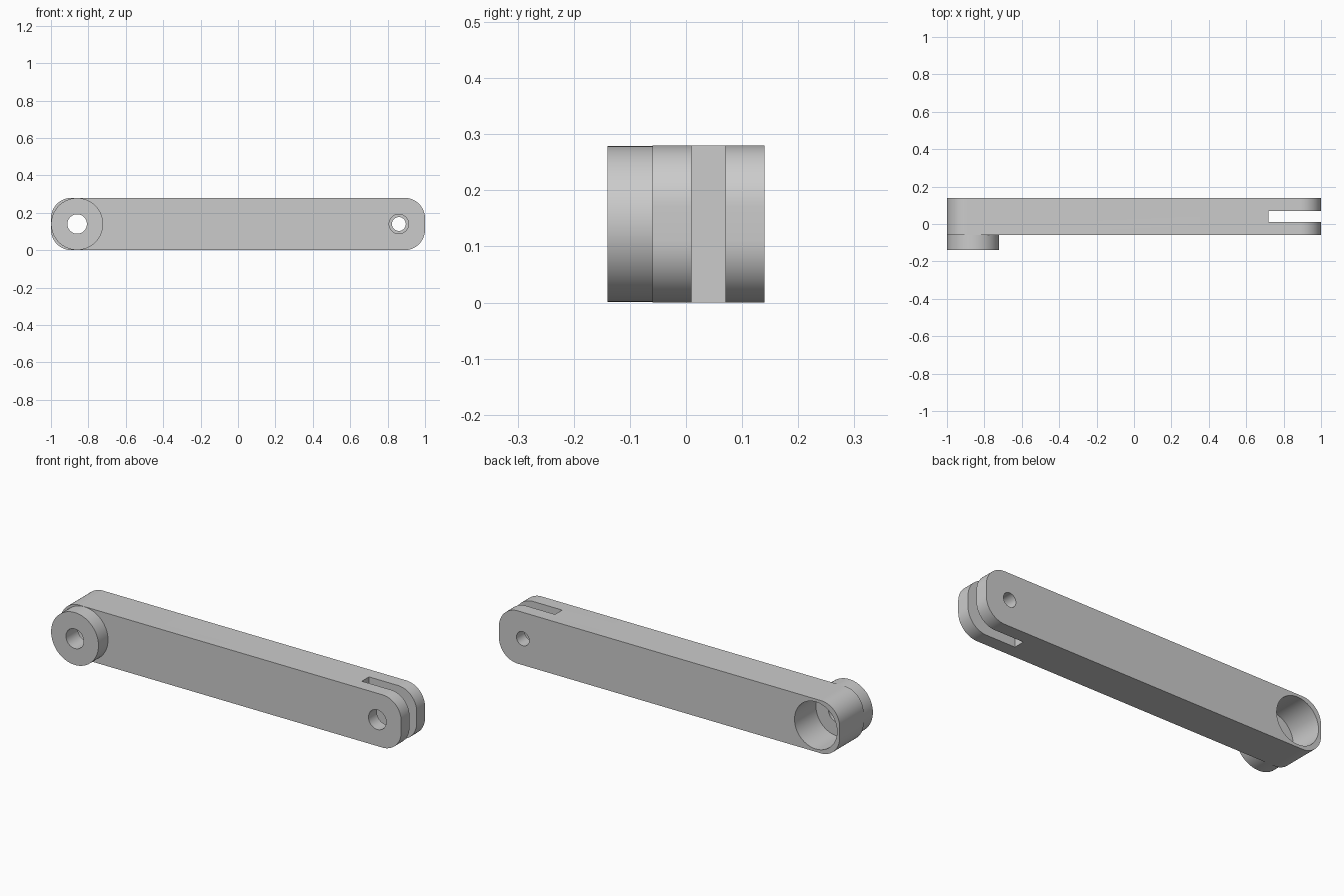
import bpy, bmesh, math
from mathutils import Matrix

if "Cube" in bpy.data.objects:
    bpy.data.objects.remove(bpy.data.objects["Cube"], do_unlink=True)

grey = bpy.data.materials.new("plain_grey")
grey.use_nodes = True
grey.diffuse_color = (0.6, 0.6, 0.6, 1)
grey.node_tree.nodes["Principled BSDF"].inputs["Base Color"].default_value = (0.6, 0.6, 0.6, 1)

MID = 0.14           # height of the pin axes
PIN = 0.86           # distance of each pin axis from the centre
FRONT, BACK = -0.06, 0.14


def finish(bm, name):
    bmesh.ops.recalc_face_normals(bm, faces=bm.faces)
    mesh = bpy.data.meshes.new(name)
    bm.to_mesh(mesh)
    bm.free()
    mesh.materials.append(grey)
    obj = bpy.data.objects.new(name, mesh)
    bpy.context.collection.objects.link(obj)
    return obj


def cylinder(name, x, radius, y0, y1):
    """Cylinder along y at the pin height."""
    bm = bmesh.new()
    place = Matrix.Translation((x, (y0 + y1) / 2, MID)) @ Matrix.Rotation(math.pi / 2, 4, 'X')
    bmesh.ops.create_cone(bm, cap_ends=True, segments=64, radius1=radius,
                          radius2=radius, depth=y1 - y0, matrix=place)
    return finish(bm, name)


def box(name, x0, x1, y0, y1, z0, z1):
    bm = bmesh.new()
    place = Matrix.Translation(((x0 + x1) / 2, (y0 + y1) / 2, (z0 + z1) / 2))
    bmesh.ops.create_cube(bm, size=1, matrix=place @ Matrix.Diagonal((x1 - x0, y1 - y0, z1 - z0, 1)))
    return finish(bm, name)


def rounded_bar(name, half, height, radius, y0, y1, steps=16):
    """Flat bar with rounded corners, extruded along y."""
    bm = bmesh.new()
    points = []
    corners = ((1, 1), (-1, 1), (-1, -1), (1, -1))
    for quarter, (sx, sz) in enumerate(corners):
        for i in range(steps + 1):
            a = (quarter + i / steps) * math.pi / 2
            points.append((sx * (half - radius) + radius * math.cos(a),
                           y0, height / 2 + sz * (height / 2 - radius) + radius * math.sin(a)))
    face = bm.faces.new([bm.verts.new(p) for p in points])
    moved = bmesh.ops.extrude_face_region(bm, geom=[face])["geom"]
    bmesh.ops.translate(bm, vec=(0, y1 - y0, 0),
                        verts=[v for v in moved if isinstance(v, bmesh.types.BMVert)])
    return finish(bm, name)


def combine(target, tool, operation):
    mod = target.modifiers.new(tool.name, 'BOOLEAN')
    mod.operation, mod.object, mod.solver = operation, tool, 'EXACT'
    bpy.context.view_layer.objects.active = target
    bpy.ops.object.modifier_apply(modifier=mod.name)
    bpy.data.objects.remove(tool, do_unlink=True)


# Arm with the round boss on its front
arm = rounded_bar("link_arm", 1, 2 * MID, 0.11, FRONT, BACK)
combine(arm, cylinder("boss", -PIN, 0.139, -0.14, FRONT + 0.02), 'UNION')

# Fork slot, fork pin holes, deep bore from the back and boss hole
for cutter in (
    box("fork_slot", 0.72, 1.1, 0.01, 0.07, -0.1, 0.4),
    cylinder("front_pin_hole", PIN, 0.052, -0.2, 0.04),
    cylinder("back_pin_hole", PIN, 0.037, 0.04, 0.2),
    cylinder("bore", -PIN, 0.125, -0.04, 0.2),
    cylinder("boss_hole", -PIN, 0.052, -0.2, 0),
):
    combine(arm, cutter, 'DIFFERENCE')

# Smooth curves, sharp edges
bpy.ops.object.select_all(action='DESELECT')
arm.select_set(True)
bpy.context.view_layer.objects.active = arm
bpy.ops.object.shade_smooth_by_angle(angle=math.radians(30))
